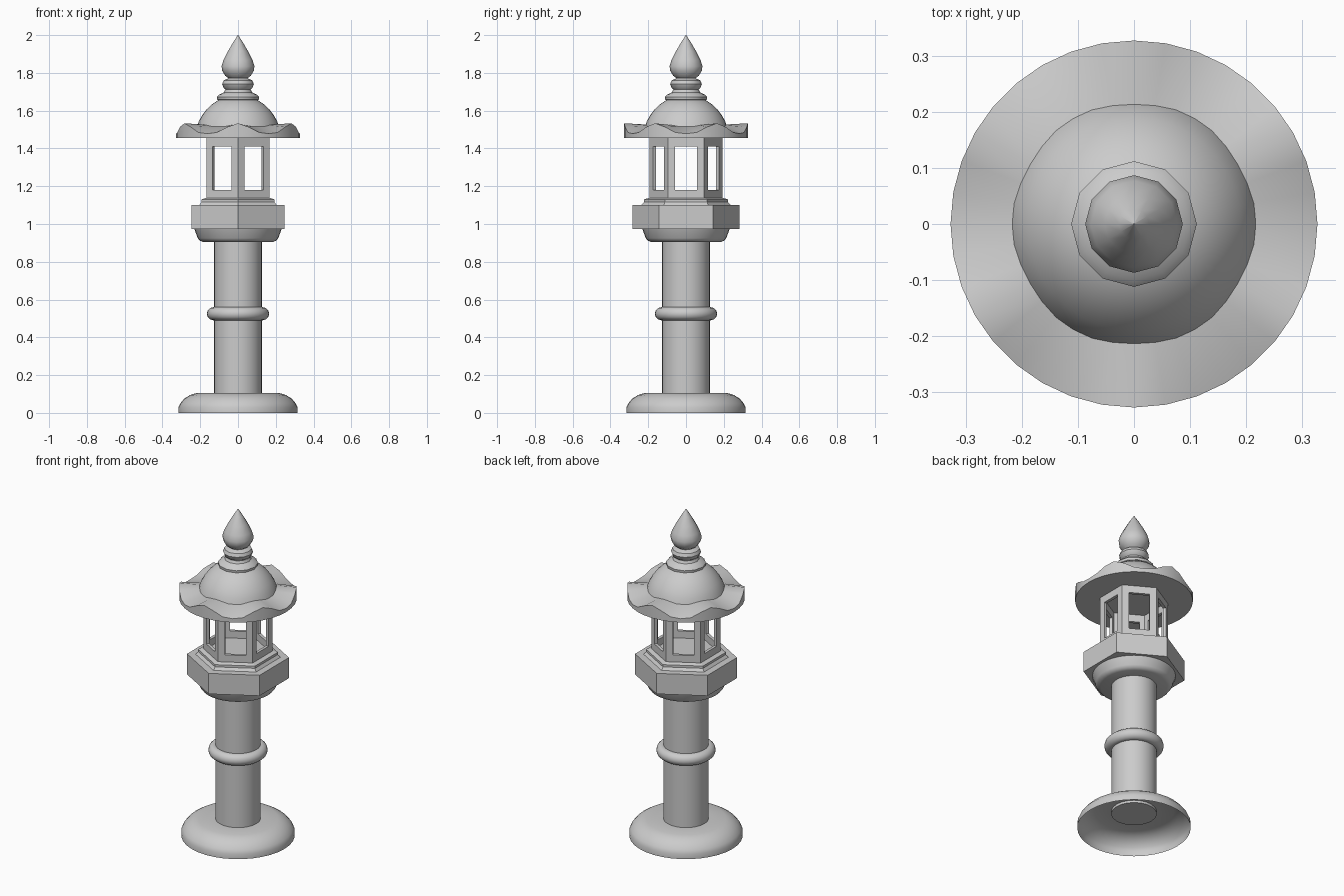
import bpy, bmesh, math
from math import sin, cos, pi, tan, radians

if "Cube" in bpy.data.objects:
    bpy.data.objects.remove(bpy.data.objects["Cube"])


def finish(name, bm, smooth=True):
    bmesh.ops.remove_doubles(bm, verts=bm.verts, dist=1e-5)
    bmesh.ops.recalc_face_normals(bm, faces=bm.faces)
    me = bpy.data.meshes.new(name)
    bm.to_mesh(me)
    bm.free()
    ob = bpy.data.objects.new(name, me)
    bpy.context.collection.objects.link(ob)
    if smooth:
        bpy.ops.object.select_all(action='DESELECT')
        bpy.context.view_layer.objects.active = ob
        ob.select_set(True)
        bpy.ops.object.shade_smooth_by_angle(angle=radians(35))
    return ob


def lathe(name, profile, sides, smooth=True, start=pi / 2, cap=True, height=None):
    """Stack rings of (radius, z); height(i, angle, z) may bend a ring."""
    bm = bmesh.new()
    rings = []
    for i, (r, z) in enumerate(profile):
        ring = []
        for k in range(sides):
            a = start + 2 * pi * k / sides
            zz = height(i, a, z) if height else z
            ring.append(bm.verts.new((r * cos(a), r * sin(a), zz)))
        rings.append(ring)
    for a, b in zip(rings, rings[1:]):
        for k in range(sides):
            n = (k + 1) % sides
            bm.faces.new((a[k], a[n], b[n], b[k]))
    if cap:
        bm.faces.new(rings[0])
        bm.faces.new(rings[-1])
    return finish(name, bm, smooth)


# Base: domed foot, open underneath
lathe("base", [(.315, 0), (.315, .03), (.306, .05), (.285, .075), (.255, .094),
               (.22, .105), (.125, .105)], 36, cap=False)

# Column with a rounded ring
lathe("column", [(.126, .09), (.126, .91)], 36)
ring = [(.13 + .035 * cos(2 * pi * k / 12), .525 + .035 * sin(2 * pi * k / 12))
        for k in range(13)]
lathe("column_ring", ring, 36, cap=False)

# Round bowl carrying the platform
lathe("capital", [(.185, .905), (.203, .912), (.213, .925), (.232, .976)], 36)

# Hexagonal platform and stepped plinth
lathe("platform", [(.284, .974), (.284, 1.10)], 6, False)
lathe("plinth", [(.237, 1.10), (.222, 1.116), (.222, 1.13), (.2, 1.137)], 6, False)

# Light chamber: six framed window walls
bm = bmesh.new()
apothem, thick, z0, z1 = .167, .018, 1.13, 1.456
hole = (.058, 1.18, 1.41)
for s in range(6):
    a = s * pi / 3

    def rect(d, hw, lo, hi):
        return [bm.verts.new((d * cos(a) - u * sin(a), d * sin(a) + u * cos(a), z))
                for u, z in ((-hw, lo), (hw, lo), (hw, hi), (-hw, hi))]

    inner = apothem - thick
    loops = [rect(apothem, apothem * tan(pi / 6), z0, z1), rect(apothem, *hole),
             rect(inner, *hole), rect(inner, inner * tan(pi / 6), z0, z1)]
    for p, q in zip(loops, loops[1:]):
        for k in range(4):
            n = (k + 1) % 4
            bm.faces.new((p[k], p[n], q[n], q[k]))
finish("light_chamber", bm, False)


# Roof brim: flat underside, rim rising to six points over the corners
def wave(i, a, z):
    lift = ((1 + cos(6 * (a - pi / 2))) / 2) ** 1.5
    return z + (0, .055, .012)[i] * lift


lathe("roof_brim", [(.327, 1.455), (.327, 1.478), (.214, 1.515)], 36, height=wave)

# Roof dome
lathe("roof_dome", [(.217, 1.515), (.207, 1.545), (.19, 1.575), (.168, 1.605),
                    (.14, 1.632), (.105, 1.655), (.07, 1.667)], 36)

# Finial: collar, bead and pointed bud
lathe("finial_collar", [(.095, 1.652), (.11, 1.658), (.112, 1.672), (.1, 1.685),
                        (.075, 1.697), (.068, 1.712)], 12)
lathe("finial_bead", [(.055, 1.705), (.076, 1.72), (.084, 1.741), (.076, 1.76),
                      (.05, 1.772)], 12)
lathe("finial_bud", [(.045, 1.768), (.068, 1.785), (.084, 1.812), (.087, 1.835),
                     (.077, 1.868), (.053, 1.915), (.027, 1.96), (.001, 2.0)], 12)
